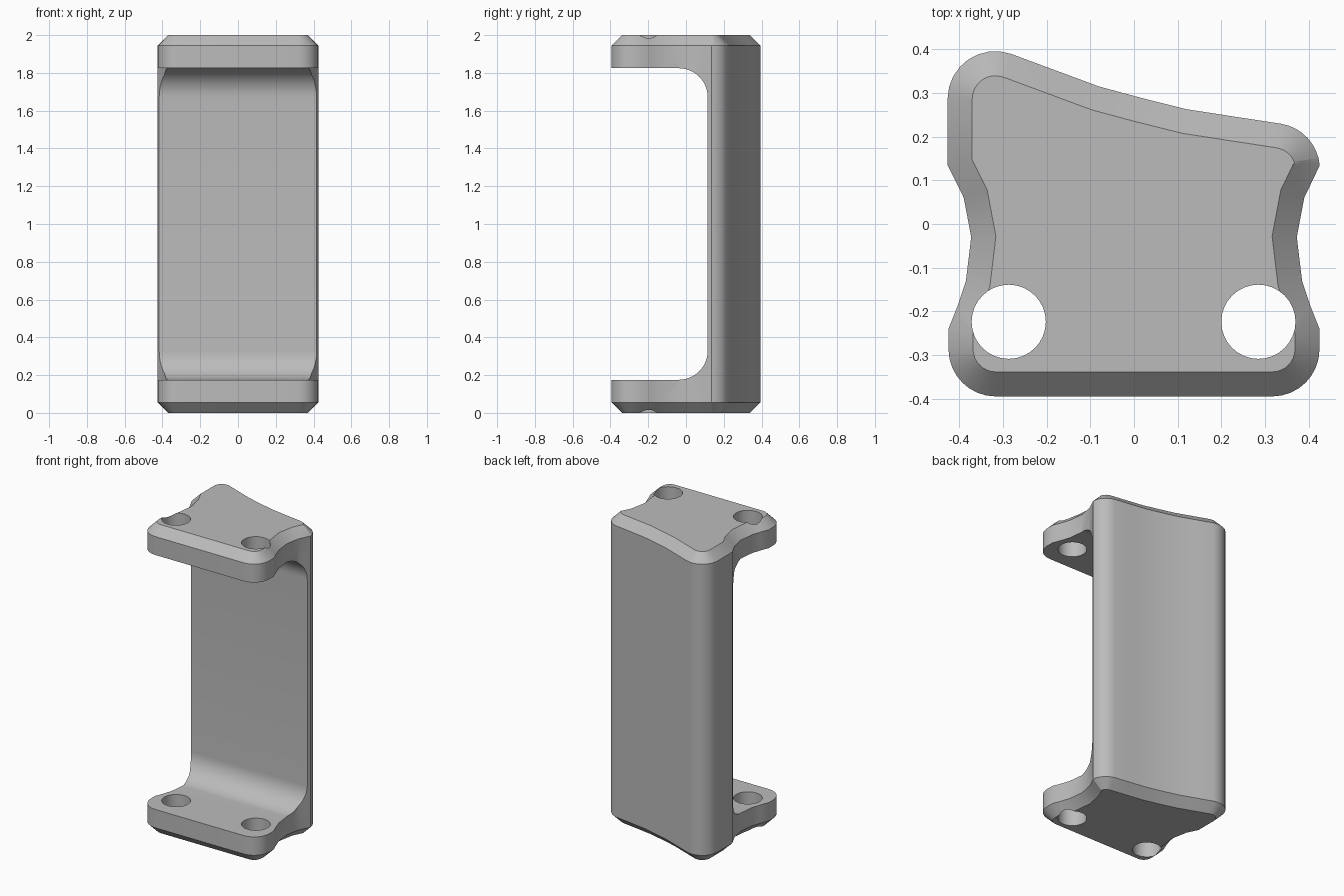
import bpy, bmesh
from math import sin, cos, radians
from mathutils import Vector

if "Cube" in bpy.data.objects:
    bpy.data.objects.remove(bpy.data.objects["Cube"], do_unlink=True)

HEIGHT, CHAMFER = 2.0, 0.056
PLATE, FILLET, WALL_FRONT = 0.175, 0.155, 0.115

grey = bpy.data.materials.new("light grey")
grey.use_nodes = True
colour = (0.5, 0.5, 0.5, 1)
grey.diffuse_color = colour
grey.node_tree.nodes["Principled BSDF"].inputs["Base Color"].default_value = colour


def arc(cx, cy, r, start, end, steps=8):
    angles = [radians(start + (end - start) * i / steps) for i in range(steps + 1)]
    return [(cx + r * cos(a), cy + r * sin(a)) for a in angles]


def inset(points, d):
    """Mitred inward offset of a counter-clockwise outline."""
    result = []
    for i, p in enumerate(points):
        p = Vector(p)
        a = (p - Vector(points[i - 1])).normalized()
        b = (Vector(points[(i + 1) % len(points)]) - p).normalized()
        na, nb = Vector((-a.y, a.x)), Vector((-b.y, b.x))
        result.append(p + (na + nb) * d / (1 + na.dot(nb)))
    return result


def loft(name, rings):
    """Closed solid through a stack of equal-length rings."""
    bm = bmesh.new()
    loops = [[bm.verts.new(co) for co in ring] for ring in rings]
    n = len(loops[0])
    for low, high in zip(loops, loops[1:]):
        for i in range(n):
            j = (i + 1) % n
            bm.faces.new((low[i], low[j], high[j], high[i]))
    bm.faces.new(loops[0][::-1])
    bm.faces.new(loops[-1])
    bmesh.ops.recalc_face_normals(bm, faces=bm.faces)
    mesh = bpy.data.meshes.new(name)
    bm.to_mesh(mesh)
    bm.free()
    mesh.materials.append(grey)
    obj = bpy.data.objects.new(name, mesh)
    bpy.context.collection.objects.link(obj)
    return obj


# Bracket outline, counter-clockwise from the front left corner
waist = [(0.405, -0.19), (0.385, -0.13), (0.373, -0.03), (0.39, 0.06)]
outline = arc(0.317, -0.287, 0.108, -90, 0) + [(0.425, -0.24)] + waist
outline += arc(0.32, 0.125, 0.106, 5, 80)
outline += [(0.23, 0.246), (0.12, 0.263), (0.02, 0.288), (-0.08, 0.315), (-0.18, 0.352)]
outline += arc(-0.318, 0.287, 0.109, 70, 180) + [(-0.427, 0.135)]
outline += [(-x, y) for x, y in reversed(waist)] + [(-0.425, -0.24)]
outline += arc(-0.317, -0.287, 0.108, 180, 270)
small = inset(outline, CHAMFER)

bracket = loft("bracket", [
    [(x, y, z) for x, y in ring]
    for ring, z in ((small, 0), (outline, CHAMFER),
                    (outline, HEIGHT - CHAMFER), (small, HEIGHT))])

# Filleted opening between the two end plates
y, low, high = WALL_FRONT - FILLET, PLATE + FILLET, HEIGHT - PLATE - FILLET
profile = [(-1, PLATE)] + arc(y, low, FILLET, -90, 0, 12)
profile += arc(y, high, FILLET, 0, 90, 12) + [(-1, HEIGHT - PLATE)]
cutters = [loft("opening_cutter", [[(x, a, b) for a, b in profile] for x in (-1, 1)])]

# Screw holes through both plates
for side, x in (("right", -0.287), ("left", 0.285)):
    ring = arc(x, -0.224, 0.085, 0, 360, 32)[:-1]
    cutters.append(loft(side + "_hole_cutter",
                        [[(a, b, z) for a, b in ring] for z in (-0.5, HEIGHT + 0.5)]))

bpy.context.view_layer.objects.active = bracket
for cutter in cutters:
    cutter.hide_render = True
    mod = bracket.modifiers.new("cut", "BOOLEAN")
    mod.operation, mod.solver, mod.object = "DIFFERENCE", "EXACT", cutter
    bpy.ops.object.modifier_apply(modifier=mod.name)
for cutter in cutters:
    bpy.data.objects.remove(cutter, do_unlink=True)

bpy.ops.object.select_all(action="DESELECT")
bracket.select_set(True)
bpy.ops.object.shade_smooth_by_angle(angle=radians(30))
